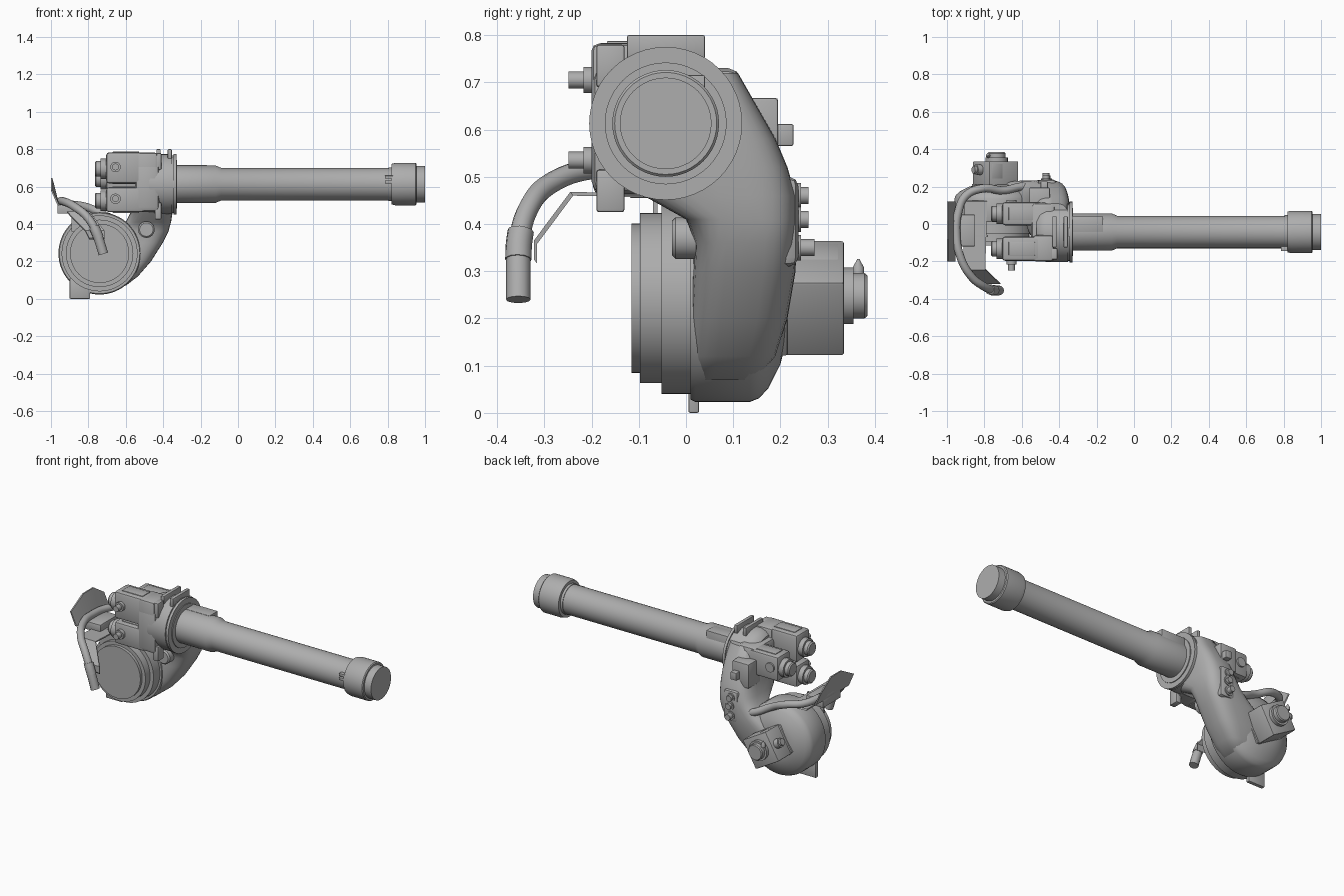
import bpy, bmesh, math
from mathutils import Vector, Matrix

grey = bpy.data.materials.new("cast grey")
grey.diffuse_color = (0.42, 0.42, 0.42, 1)


def finish(name, bm, angle=35):
    bmesh.ops.recalc_face_normals(bm, faces=bm.faces)
    me = bpy.data.meshes.new(name)
    bm.to_mesh(me)
    bm.free()
    me.materials.append(grey)
    ob = bpy.data.objects.new(name, me)
    bpy.context.collection.objects.link(ob)
    bpy.ops.object.select_all(action='DESELECT')
    ob.select_set(True)
    bpy.context.view_layer.objects.active = ob
    bpy.ops.object.shade_smooth_by_angle(angle=math.radians(angle))
    return ob


def skin(name, rings, angle=35):
    """Bridge equal-length rings of points and cap both ends."""
    bm = bmesh.new()
    vs = [[bm.verts.new(p) for p in r] for r in rings]
    n = len(vs[0])
    for a, b in zip(vs, vs[1:]):
        for i in range(n):
            bm.faces.new((a[i], a[(i + 1) % n], b[(i + 1) % n], b[i]))
    bm.faces.new(vs[0])
    bm.faces.new(vs[-1])
    return finish(name, bm, angle)


def turned(name, base, axis, profile, n=48):
    """Round part: profile holds (distance along axis, radius)."""
    q = Vector((0, 0, 1)).rotation_difference(Vector(axis))
    ang = [2 * math.pi * i / n for i in range(n)]
    return skin(name, [[Vector(base) + q @ Vector((r * math.cos(a), r * math.sin(a), d))
                        for a in ang] for d, r in profile])


def box(name, lo, hi, bevel=0.006, tilt=0):
    """Box from corner to corner, turned about y by tilt degrees."""
    lo, hi = Vector(lo), Vector(hi)
    bm = bmesh.new()
    m = Matrix.LocRotScale((lo + hi) / 2, Matrix.Rotation(math.radians(tilt), 3, 'Y').to_quaternion(), hi - lo)
    bmesh.ops.create_cube(bm, size=1, matrix=m)
    if bevel:
        bmesh.ops.bevel(bm, geom=bm.edges[:], offset=bevel, segments=2, affect='EDGES', profile=0.5)
    return finish(name, bm)


def hose(name, pts, r):
    cu = bpy.data.curves.new(name, 'CURVE')
    cu.dimensions = '3D'
    cu.bevel_depth, cu.bevel_resolution, cu.use_fill_caps = r, 4, True
    sp = cu.splines.new('BEZIER')
    sp.bezier_points.add(len(pts) - 1)
    for b, p in zip(sp.bezier_points, pts):
        b.co = p
        b.handle_left_type = b.handle_right_type = 'AUTO'
    cu.materials.append(grey)
    ob = bpy.data.objects.new(name, cu)
    bpy.context.collection.objects.link(ob)


X, Y, Z = (1, 0, 0), (0, 1, 0), (0, 0, 1)
TY, TZ = -0.043, 0.613          # long tube axis
DX, DZ = -0.74, 0.243           # big joint axis

# Long tube with end cap
turned("forearm_tube", (0, TY, TZ), X, [
    (-0.36, 0.129), (-0.325, 0.129), (-0.325, 0.1), (-0.12, 0.1), (-0.09, 0.087), (0.815, 0.087)])
turned("tube_end_cap", (0, TY, TZ), X, [
    (0.805, 0.09), (0.82, 0.09), (0.82, 0.108), (0.84, 0.113), (0.95, 0.113),
    (0.955, 0.108), (0.955, 0.097), (1.0, 0.097)])
for i, z in enumerate((0.625, 0.65)):
    box(f"cap_clip_{i}", (0.785, -0.165 + 0.02, z - 0.008), (0.83, -0.12, z + 0.008), 0.002)
box("tube_top_box", (-0.33, -0.04, 0.6), (-0.165, 0.04, 0.715), 0.003)

# Housing around the tube root
turned("wrist_housing", (0, TY, TZ), X, [
    (-0.52, 0.13), (-0.5, 0.15), (-0.47, 0.16), (-0.352, 0.16), (-0.352, 0.154),
    (-0.346, 0.154), (-0.346, 0.162), (-0.33, 0.162)])
box("motor_mount", (-0.55, -0.2, 0.465), (-0.42, 0.115, 0.73), 0.025)
box("upper_motor_mount", (-0.54, -0.2, 0.6), (-0.43, -0.06, 0.782), 0.015)

# Lifting rails and lugs on the housing
for i, x in enumerate((-0.425, -0.365)):
    box(f"lifting_rail_{i}", (x - 0.011, -0.125, 0.75), (x + 0.011, 0.04, 0.8), 0.004)
for i, z in enumerate((0.48, 0.745)):
    box(f"front_lug_{i}", (-0.445, -0.19, z - 0.055), (-0.41, -0.13, z + 0.035), 0.006)

# Cast elbow: rounded sections (z, x0, x1, y0, y1)
sections = [(0.07, -0.72, -0.60, 0.015, 0.15), (0.12, -0.75, -0.535, 0.01, 0.19),
            (0.2, -0.77, -0.465, 0.01, 0.215), (0.3, -0.73, -0.402, 0.015, 0.232),
            (0.36, -0.65, -0.372, 0.018, 0.234), (0.41, -0.60, -0.358, 0.0, 0.234),
            (0.46, -0.575, -0.35, -0.09, 0.232), (0.52, -0.56, -0.345, -0.11, 0.215),
            (0.58, -0.55, -0.342, -0.12, 0.19), (0.65, -0.54, -0.34, -0.12, 0.15),
            (0.72, -0.52, -0.35, -0.1, 0.11)]


def section(z, x0, x1, y0, y1, n=32):
    out = []
    for i in range(n):
        c, s = math.cos(2 * math.pi * i / n), math.sin(2 * math.pi * i / n)
        out.append(((x0 + x1) / 2 + (x1 - x0) / 2 * math.copysign(abs(c) ** 0.6, c),
                    (y0 + y1) / 2 + (y1 - y0) / 2 * math.copysign(abs(s) ** 0.6, s), z))
    return out


skin("elbow_casting", [section(*s) for s in sections], 60)

# Big joint: stepped front disc and rounded rear shell
turned("joint_disc", (DX, 0, DZ), Y, [
    (-0.115, 0.158), (-0.097, 0.158), (-0.097, 0.18), (-0.052, 0.18), (-0.052, 0.203), (0.012, 0.203)], 64)
turned("joint_shell", (DX, 0, DZ), Y, [
    (0.01, 0.215), (0.02, 0.22), (0.135, 0.22), (0.155, 0.212), (0.175, 0.19), (0.2, 0.14), (0.21, 0.1)], 64)
box("joint_stop", (-0.9, 0.005, 0.0), (-0.79, 0.028, 0.11), 0.004, 0)
turned("elbow_boss", (-0.49, 0, 0.37), Y, [(-0.03, 0.036), (-0.022, 0.044), (0.08, 0.044)], 32)

# Three motors behind the housing: (y, z, half width, half height)
for i, (y, z, w, h) in enumerate([(-0.132, 0.7, 0.065, 0.083), (-0.132, 0.53, 0.065, 0.067),
                                  (0.055, 0.645, 0.062, 0.075)]):
    box(f"motor_body_{i}", (-0.705, y - w, z - h), (-0.5, y + w, z + h), 0.016)
    for j, s in enumerate((-1, 1)):
        box(f"motor_rib_{i}_{j}", (-0.67, y - w * 0.55, z + s * h - 0.004),
            (-0.53, y + w * 0.55, z + s * h + 0.004), 0.002)
    turned(f"motor_end_{i}", (-0.69, y, z - 0.005), (-1, 0, 0), [
        (0, 0.055), (0.045, 0.055), (0.045, 0.042), (0.068, 0.042), (0.075, 0.036)], 12)
    side = 1 if y > 0 else -1
    turned(f"motor_plug_{i}", (-0.655, y + side * (w - 0.01), z + 0.005), (0, side, 0), [
        (0, 0.028), (0.03, 0.028), (0.03, 0.018), (0.062, 0.018)] if side < 0 else
        [(0, 0.028), (0.02, 0.028)], 16)

# Motor on the back of the big joint
box("joint_motor_body", (DX - 0.09, 0.17, DZ - 0.09), (DX + 0.09, 0.335, DZ + 0.09), 0.006, 30)
box("joint_motor_flange", (DX - 0.1, 0.19, DZ - 0.085), (DX + 0.1, 0.215, DZ + 0.085), 0.005, 30)
turned("joint_motor_end", (DX + 0.005, 0.33, DZ + 0.005), Y, [
    (0, 0.06), (0.025, 0.06), (0.025, 0.048), (0.048, 0.048), (0.054, 0.043)], 24)
box("joint_motor_rib", (DX - 0.03, 0.24, DZ + 0.08), (DX + 0.04, 0.325, DZ + 0.1), 0.004, 30)
turned("joint_motor_plug", (DX - 0.04, 0.365, DZ + 0.045), Z, [(0, 0.012), (0.02, 0.012), (0.038, 0.002)], 12)
turned("joint_motor_socket", (-0.82, 0.29, 0.29), (-0.87, 0, 0.5), [(0, 0.028), (0.03, 0.028), (0.03, 0.02), (0.045, 0.02)], 16)

# Connector plate and sockets on the back of the elbow
box("connector_plate", (-0.515, 0.19, 0.31), (-0.415, 0.238, 0.5), 0.02)
for i, (x, z, d) in enumerate([(-0.47, 0.46, 0.022), (-0.465, 0.41, 0.022), (-0.47, 0.35, 0.035)]):
    turned(f"rear_socket_{i}", (x, 0.225, z), Y, [(0, 0.027), (0.018, 0.027), (0.018, 0.018), (d + 0.012, 0.018)], 16)
box("rear_cable_box", (-0.56, 0.08, 0.52), (-0.45, 0.195, 0.667), 0.006)
box("rear_cable_plug", (-0.5, 0.18, 0.565), (-0.46, 0.228, 0.612), 0.005)

# Hose looping round the side
hose("loop_hose", [(-0.72, -0.355, 0.24), (-0.75, -0.355, 0.34), (-0.8, -0.335, 0.43), (-0.87, -0.28, 0.49),
                   (-0.93, -0.17, 0.52), (-0.95, -0.04, 0.52), (-0.94, 0.06, 0.515), (-0.9, 0.15, 0.505),
                   (-0.81, 0.19, 0.49), (-0.7, 0.18, 0.44), (-0.6, 0.2, 0.39), (-0.52, 0.2, 0.37)], 0.022)
hose("hose_sleeve", [(-0.745, -0.355, 0.325), (-0.757, -0.354, 0.355), (-0.77, -0.35, 0.385)], 0.028)
hose("hose_end", [(-0.72, -0.355, 0.24), (-0.735, -0.355, 0.29), (-0.748, -0.355, 0.33)], 0.026)

# Bent sheet bracket carrying the hose, and the tilted guard plate
path = [(-0.845, 0.12, 0.46), (-0.855, -0.245, 0.468), (-0.765, -0.322, 0.365), (-0.755, -0.322, 0.325)]
half = [0.06, 0.06, 0.05, 0.04]
skin("hose_bracket", [[(x - w, y, z), (x + w, y, z), (x + w, y + 0.006, z - 0.008), (x - w, y + 0.006, z - 0.008)]
                      for (x, y, z), w in zip(path, half)], 20)
box("bracket_leg", (-0.89, -0.07, 0.36), (-0.78, -0.06, 0.465), 0)
skin("guard_plate", [[(-1.0, y, top), (-0.965, y, 0.5), (-0.955, y, 0.5), (-0.992, y, top)]
                     for y, top in ((-0.2, 0.58), (-0.08, 0.645), (0.02, 0.645), (0.12, 0.58))], 20)
box("guard_strut", (-0.965, -0.12, 0.455), (-0.85, 0.05, 0.505), 0.004, 0)
